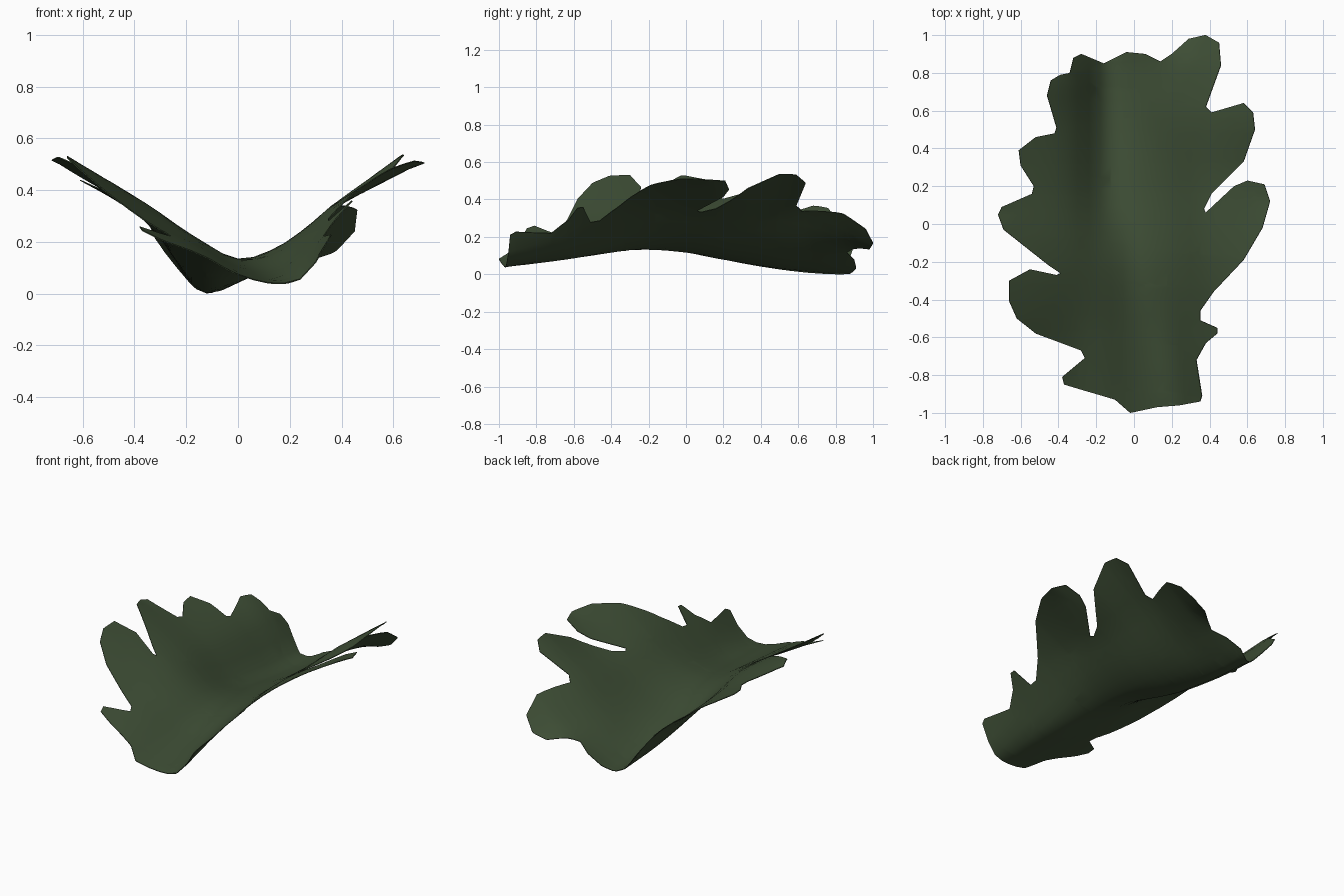
import bpy
import bmesh
from math import radians
from mathutils import Vector
from mathutils.geometry import tessellate_polygon

default_cube = bpy.data.objects.get("Cube")
if default_cube:
    bpy.data.objects.remove(default_cube, do_unlink=True)

# Lobed outline of the blade, running counter-clockwise from the stem end
right_lobes = [
    (-.02, -1), (.12, -.97), (.24, -.96), (.35, -.94), (.36, -.91), (.33, -.72),
    (.38, -.63), (.44, -.58), (.44, -.55), (.35, -.51), (.35, -.46), (.42, -.36),
    (.58, -.19), (.68, -.02), (.72, .12), (.69, .21), (.6, .23), (.53, .2),
    (.38, .06), (.37, .08), (.41, .16), (.58, .33), (.64, .5), (.63, .59),
    (.58, .64), (.41, .59), (.38, .62), (.46, .84), (.45, .96), (.38, 1),
    (.29, .98), (.2, .9), (.14, .86), (.06, .9),
]
left_lobes = [
    (-.04, .91), (-.16, .85), (-.28, .9), (-.32, .88), (-.34, .8), (-.39, .79),
    (-.44, .76), (-.46, .68), (-.41, .51), (-.42, .48), (-.52, .46), (-.61, .39),
    (-.6, .31), (-.53, .2), (-.54, .16), (-.7, .09), (-.72, .05), (-.69, -.03),
    (-.45, -.22), (-.39, -.26), (-.41, -.27), (-.55, -.24), (-.66, -.3),
    (-.66, -.41), (-.62, -.5), (-.52, -.58), (-.28, -.67), (-.26, -.71),
    (-.38, -.81), (-.37, -.85), (-.27, -.88), (-.1, -.93),
]

# Folded cross-sections: heights across the blade at stations along it
across = [-.7, -.35, -.15, 0, .15, .27, .36, .7]
sections = {
    -1: [.35, .19, .13, .06, .02, .05, .2, .5],
    -.6: [.51, .27, .17, .09, .08, .17, .26, .6],
    -.2: [.54, .33, .19, .12, .16, .24, .32, .54],
    .2: [.48, .28, .08, .08, .15, .24, .31, .49],
    .55: [.48, .26, .02, .04, .14, .24, .32, .57],
    .8: [.5, .26, 0, .03, .11, .18, .25, .52],
    1: [.3, .17, 0, .05, .11, .11, .14, .4],
}


def spline(keys, values, t):
    """Smooth curve through the values at unevenly spaced keys."""
    t = min(max(t, keys[0]), keys[-1])
    last = len(keys) - 1
    i = max(k for k in range(last) if keys[k] <= t)

    def slope(k):
        a, b = max(k - 1, 0), min(k + 1, last)
        return (values[b] - values[a]) / (keys[b] - keys[a])

    span = keys[i + 1] - keys[i]
    u = (t - keys[i]) / span
    start, end = values[i], values[i + 1]
    ease = u * u * (3 - 2 * u)
    bend = u * (1 - u) * span * ((1 - u) * slope(i) - u * slope(i + 1))
    return start + (end - start) * ease + bend


def blade_height(x, y):
    stations = list(sections)
    heights = [spline(across, sections[s], x) for s in stations]
    return spline(stations, heights, y)


def slice_flat(bm, axis, step):
    """Cut the flat blade into even strips along one axis."""
    normal = Vector((0, 0, 0))
    normal[axis] = 1
    count = int(1 / step)
    for i in range(-count, count + 1):
        geometry = bm.verts[:] + bm.edges[:] + bm.faces[:]
        bmesh.ops.bisect_plane(bm, geom=geometry, dist=.0001,
                               plane_co=normal * i * step, plane_no=normal)


# Leaf blade: flat outline, sliced, then lifted into its folded shape
bm = bmesh.new()
corners = [Vector((x, y, 0)) for x, y in right_lobes + left_lobes]
outline = [bm.verts.new(corner) for corner in corners]
for triangle in tessellate_polygon([corners]):
    face = bm.faces.new([outline[i] for i in triangle])
    face.normal_update()
    if face.normal.z < 0:
        face.normal_flip()
slice_flat(bm, 0, .06)
slice_flat(bm, 1, .08)
for vert in bm.verts:
    vert.co.z = blade_height(vert.co.x, vert.co.y)
lowest = min(vert.co.z for vert in bm.verts)
for vert in bm.verts:
    vert.co.z -= lowest - .002

mesh = bpy.data.meshes.new("leaf_blade")
bm.to_mesh(mesh)
bm.free()
leaf = bpy.data.objects.new("leaf_blade", mesh)
bpy.context.collection.objects.link(leaf)

# Dark green leaf colour
green = bpy.data.materials.new("dark_leaf_green")
green.use_nodes = True
colour = (.048, .076, .036, 1)
green.diffuse_color = colour
shader = green.node_tree.nodes["Principled BSDF"]
shader.inputs["Base Color"].default_value = colour
shader.inputs["Roughness"].default_value = .8
mesh.materials.append(green)

# Paper-thin thickness and soft shading with crisp rims
bpy.ops.object.select_all(action="DESELECT")
leaf.select_set(True)
bpy.context.view_layer.objects.active = leaf
thickness = leaf.modifiers.new("thickness", "SOLIDIFY")
thickness.thickness = .004
thickness.offset = 0
bpy.ops.object.modifier_apply(modifier=thickness.name)
bpy.ops.object.shade_smooth_by_angle(angle=radians(50))
